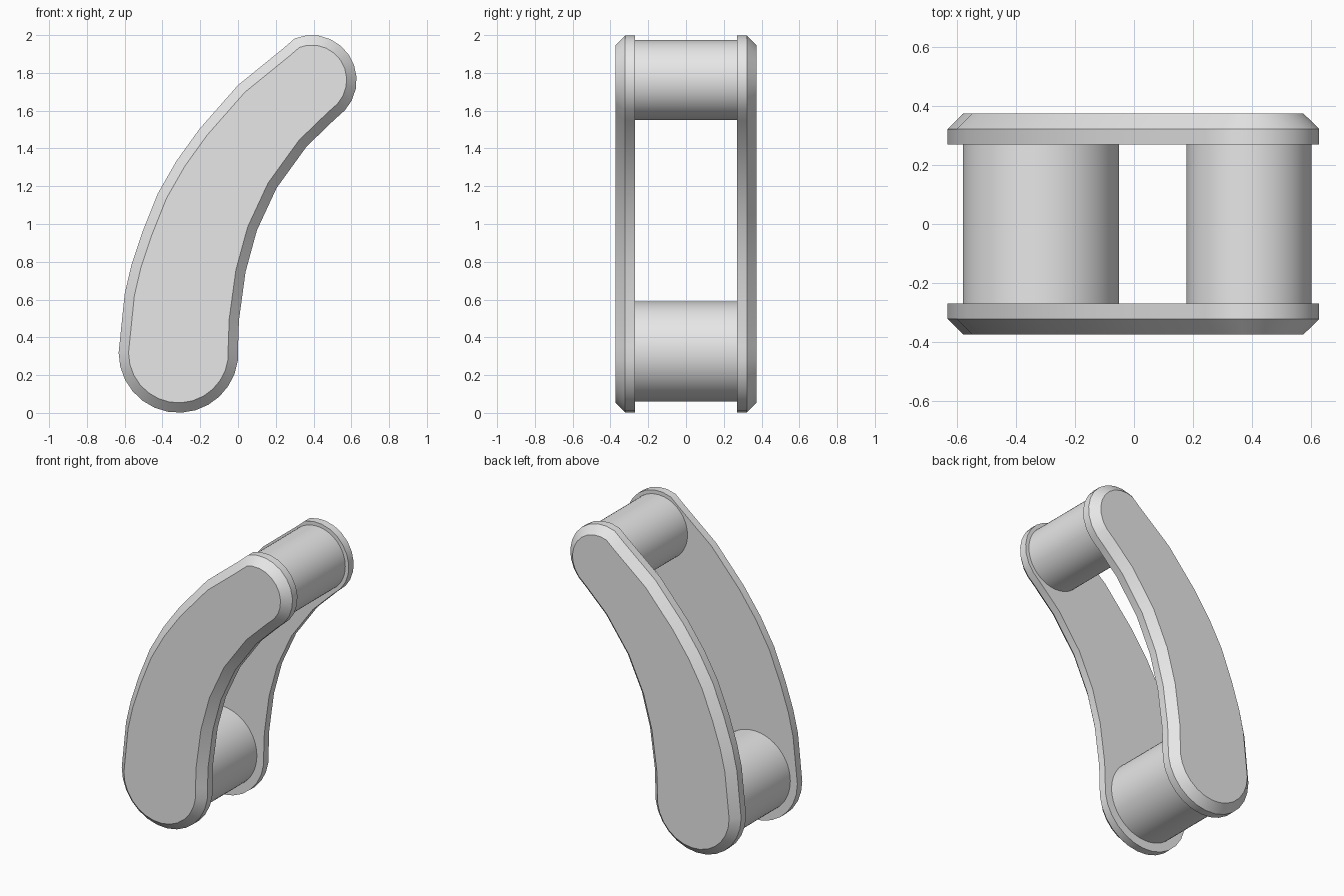
import bpy, bmesh
from math import cos, sin, radians, pi

cube = bpy.data.objects.get("Cube")
if cube:
    bpy.data.objects.remove(cube, do_unlink=True)

# Single material
grey = bpy.data.materials.new("plain grey")
grey.use_nodes = True
colour = (0.8, 0.8, 0.8, 1)
grey.diffuse_color = colour
grey.node_tree.nodes["Principled BSDF"].inputs["Base Color"].default_value = colour

LOW, HIGH = (-0.315, 0.318), (0.39, 1.762)   # centres of the rounded ends (x, z)
INNER, CHAMFER = 0.27, 0.052                 # plate's inside face, chamfer size


def arc(centre, radius, start, end, steps):
    angles = [radians(start + (end - start) * i / steps) for i in range(steps + 1)]
    return [(centre[0] + radius * cos(a), centre[1] + radius * sin(a)) for a in angles]


def finish(obj):
    obj.data.materials.append(grey)
    bpy.ops.object.select_all(action="DESELECT")
    obj.select_set(True)
    bpy.context.view_layer.objects.active = obj
    bpy.ops.object.shade_smooth_by_angle(angle=radians(30))


# Curved side plates: chamfered outline, mirrored front to back
inner_side = [(0.005, 0.49), (0.04, 0.747), (0.1, 0.966), (0.204, 1.19),
              (0.363, 1.41), (0.508, 1.55)]
outer_side = [(0.24, 1.93), (0.0, 1.735), (-0.204, 1.503), (-0.325, 1.335),
              (-0.425, 1.16), (-0.506, 0.958), (-0.565, 0.78), (-0.6, 0.63)]
outline = (arc(LOW, 0.317, 180, 366, 14) + inner_side
           + arc(HIGH, 0.238, -42, 112, 10) + outer_side)

bm = bmesh.new()
cap = bm.faces.new([bm.verts.new((x, -INNER, z)) for x, z in outline])
cap.normal_update()
wall = bmesh.ops.extrude_face_region(bm, geom=[cap], use_keep_orig=True)
front = [f for f in wall["geom"] if isinstance(f, bmesh.types.BMFace)]
bmesh.ops.translate(bm, vec=(0, -CHAMFER, 0),
                    verts=[v for v in wall["geom"] if isinstance(v, bmesh.types.BMVert)])
bmesh.ops.recalc_face_normals(bm, faces=bm.faces)
bmesh.ops.inset_region(bm, faces=front, thickness=CHAMFER, use_even_offset=True)
bmesh.ops.translate(bm, vec=(0, -CHAMFER, 0), verts=front[0].verts)
bmesh.ops.recalc_face_normals(bm, faces=bm.faces)
mesh = bpy.data.meshes.new("side_plates")
bm.to_mesh(mesh)
bm.free()
plates = bpy.data.objects.new("side_plates", mesh)
bpy.context.collection.objects.link(plates)
finish(plates)
mirror = plates.modifiers.new("front_to_back", "MIRROR")
mirror.use_axis = (False, True, False)
mirror.use_mirror_merge = False

# Round pins joining the plates
for name, (x, z), radius in (("lower_pin", (-0.315, 0.325), 0.265),
                             ("upper_pin", HIGH, 0.212)):
    bpy.ops.mesh.primitive_cylinder_add(vertices=64, radius=radius, depth=2 * INNER,
                                        location=(x, 0, z), rotation=(pi / 2, 0, 0))
    pin = bpy.context.object
    pin.name = name
    finish(pin)
